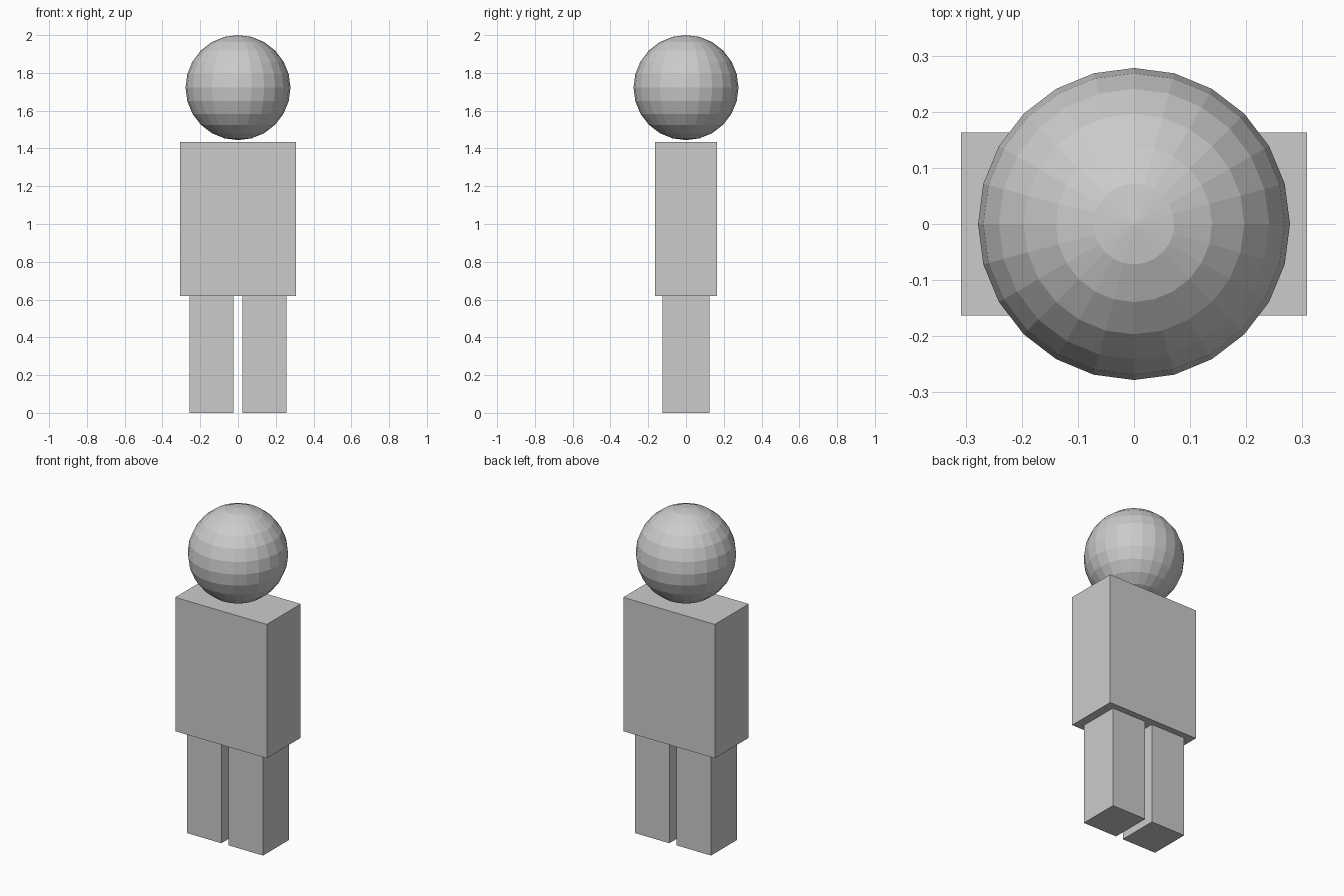
import bpy

if "Cube" in bpy.data.objects:
    bpy.data.objects.remove(bpy.data.objects["Cube"])

HIP_Z = 0.62
SHOULDER_Z = 1.434
HEAD_RADIUS = 0.278


def box(name, x, y, z):
    """Box spanning the given (min, max) ranges."""
    ranges = (x, y, z)
    bpy.ops.mesh.primitive_cube_add(size=1, location=[(a + b) / 2 for a, b in ranges])
    obj = bpy.context.object
    obj.name = name
    obj.scale = [b - a for a, b in ranges]
    bpy.ops.object.transform_apply(location=False, rotation=False, scale=True)
    return obj


# Legs
for side, name in ((-1, "right_leg"), (1, "left_leg")):
    box(name, sorted((side * 0.024, side * 0.256)), (-0.125, 0.125), (0, HIP_Z))

# Torso
box("torso", (-0.308, 0.308), (-0.163, 0.163), (HIP_Z, SHOULDER_Z))

# Head: faceted ball just above the torso
bpy.ops.mesh.primitive_uv_sphere_add(segments=24, ring_count=12, radius=HEAD_RADIUS,
                                     location=(0, 0, 2 - HEAD_RADIUS))
bpy.context.object.name = "head"
